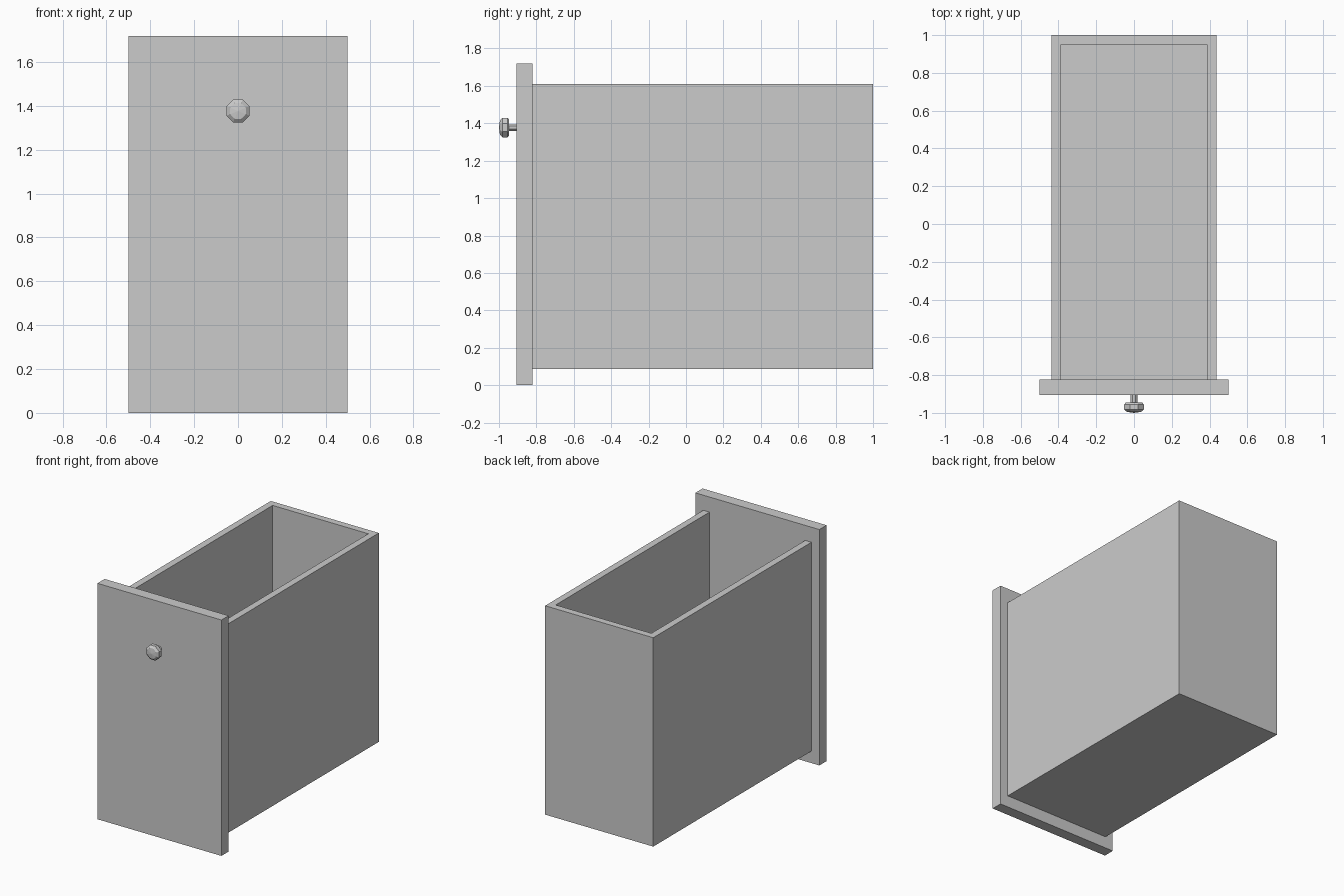
import bpy, bmesh, math

cube = bpy.data.objects.get("Cube")
if cube:
    bpy.data.objects.remove(cube, do_unlink=True)

grey = bpy.data.materials.new("plain grey")
grey.use_nodes = True
grey.diffuse_color = (0.6, 0.6, 0.6, 1)
grey.node_tree.nodes["Principled BSDF"].inputs["Base Color"].default_value = (0.6, 0.6, 0.6, 1)


def add_object(name, bm):
    mesh = bpy.data.meshes.new(name)
    bm.to_mesh(mesh)
    bm.free()
    mesh.materials.append(grey)
    obj = bpy.data.objects.new(name, mesh)
    bpy.context.collection.objects.link(obj)
    return obj


def box_bmesh(low, high):
    bm = bmesh.new()
    bmesh.ops.create_cube(bm, size=1)
    for v in bm.verts:
        v.co = [h if c > 0 else l for c, l, h in zip(v.co, low, high)]
    bm.normal_update()
    return bm


# Front panel, larger than the drawer body
add_object("front_panel", box_bmesh((-0.5, -0.905, 0), (0.5, -0.822, 1.72)))

# Drawer body: open at the top and against the front panel, thickened inward
bm = box_bmesh((-0.436, -0.822, 0.087), (0.436, 1, 1.61))
open_faces = [f for f in bm.faces if f.normal.z > 0.5 or f.normal.y < -0.5]
bmesh.ops.delete(bm, geom=open_faces, context="FACES")
body = add_object("drawer_body", bm)
walls = body.modifiers.new("wall_thickness", "SOLIDIFY")
walls.thickness = 0.05
walls.offset = -1
walls.use_even_offset = True

# Knob: eight-sided turned profile of (radius, y), spun around the y axis
SIDES = 8
KNOB_Z = 1.377
profile = [(0.019, -0.9), (0.019, -0.946), (0.048, -0.946), (0.056, -0.955),
           (0.056, -0.982), (0.04, -0.995)]
bm = bmesh.new()
rings = []
for radius, y in profile:
    angles = [math.tau * (i + 0.5) / SIDES for i in range(SIDES)]
    rings.append([bm.verts.new((radius * math.cos(a), y, KNOB_Z + radius * math.sin(a)))
                  for a in angles])
tip = bm.verts.new((0, -1, KNOB_Z))
for i in range(SIDES):
    j = (i + 1) % SIDES
    for a, b in zip(rings, rings[1:]):
        bm.faces.new((a[i], a[j], b[j], b[i]))
    bm.faces.new((rings[-1][i], rings[-1][j], tip))
bm.faces.new(rings[0])
bmesh.ops.recalc_face_normals(bm, faces=bm.faces)
add_object("knob", bm)
